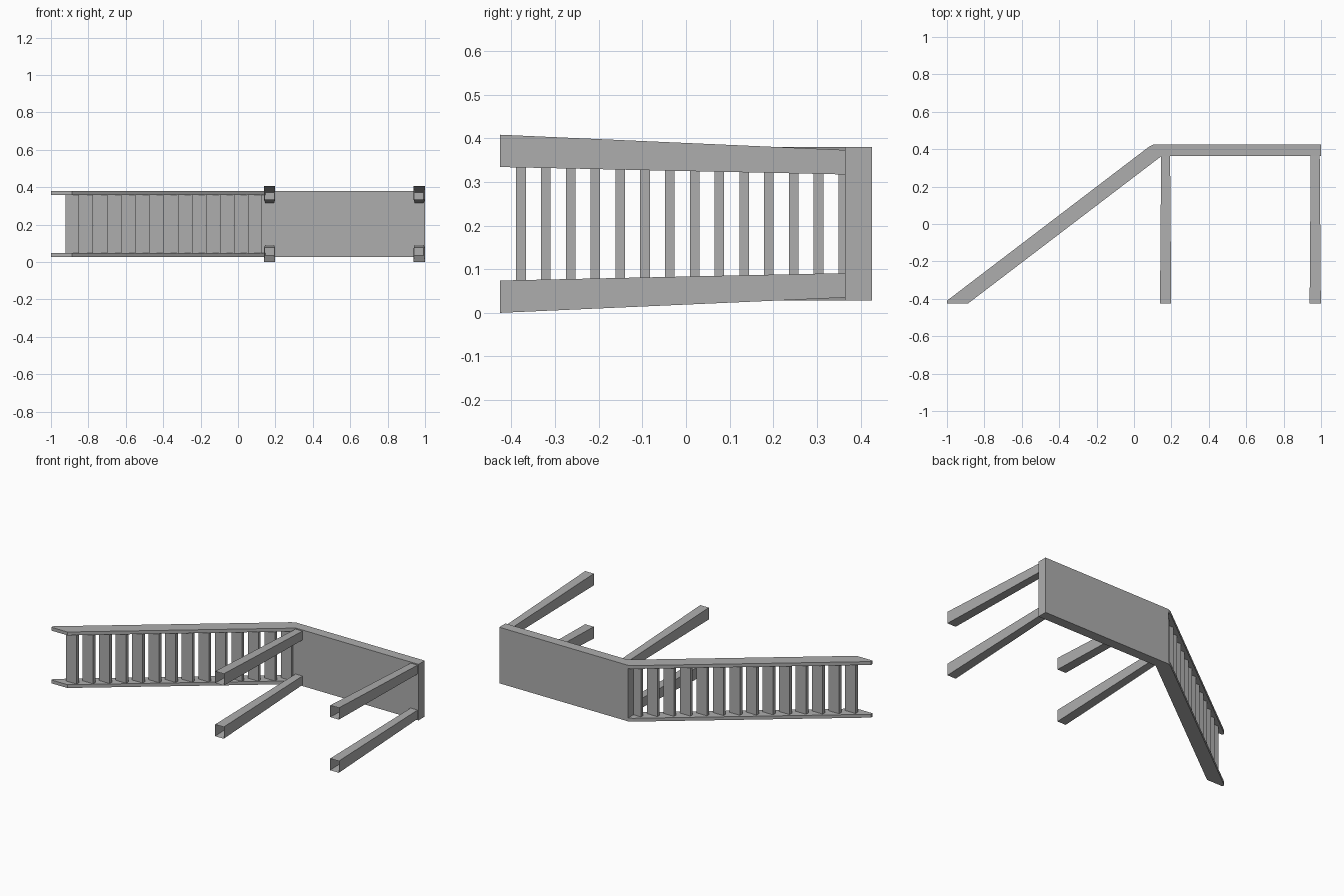
import bpy
import bmesh

cube = bpy.data.objects.get("Cube")
if cube:
    bpy.data.objects.remove(cube, do_unlink=True)

grey = bpy.data.materials.new("plain grey")
grey.use_nodes = True
colour = (0.42, 0.42, 0.42, 1)
grey.diffuse_color = colour
grey.node_tree.nodes["Principled BSDF"].inputs["Base Color"].default_value = colour


def finish(name, bm):
    mesh = bpy.data.meshes.new(name)
    bm.to_mesh(mesh)
    bm.free()
    mesh.materials.append(grey)
    obj = bpy.data.objects.new(name, mesh)
    bpy.context.collection.objects.link(obj)
    return obj


def prism(name, outline, z0, z1):
    """Extrude an xy outline between two heights."""
    bm = bmesh.new()
    base = bm.faces.new([bm.verts.new((x, y, z0)) for x, y in outline])
    top = bmesh.ops.extrude_face_region(bm, geom=[base])["geom"]
    verts = [v for v in top if isinstance(v, bmesh.types.BMVert)]
    bmesh.ops.translate(bm, verts=verts, vec=(0, 0, z1 - z0))
    bmesh.ops.recalc_face_normals(bm, faces=bm.faces[:])
    return finish(name, bm)


def rect(x0, x1, y0, y1):
    return [(x0, y0), (x1, y0), (x1, y1), (x0, y1)]


def tube(name, foot, head):
    """Square leg, open at both ends; each end is (x0, x1, z0, z1, y)."""
    bm = bmesh.new()
    rings = []
    for x0, x1, z0, z1, y in (foot, head):
        rings.append([bm.verts.new((x, y, z)) for x, z in rect(x0, x1, z0, z1)])
    for i in range(4):
        j = (i + 1) % 4
        bm.faces.new((rings[0][i], rings[0][j], rings[1][j], rings[1][i]))
    # Sides must face away from the leg's middle
    bm.normal_update()
    middle = sum((v.co for v in bm.verts), bm.verts[:][0].co * 0) / 8
    for face in bm.faces:
        if face.normal.dot(face.calc_center_median() - middle) < 0:
            face.normal_flip()
    return finish(name, bm)


LOW, HIGH, MID = 0.028, 0.38, 0.204
BOARD = 0.021
FOOT_Y, UNDER, DECK = -0.4256, 0.364, 0.4256
EDGE = 0.105

# Landing slab
prism("platform", rect(EDGE, 1.0, UNDER, DECK), LOW, HIGH)

# Sloping side boards
stringer = [(-1, FOOT_Y), (-0.888, FOOT_Y), (0.148, UNDER),
            (EDGE, UNDER), (EDGE, DECK), (0.08, 0.413), (-1, -0.41)]
prism("stringer_lower", stringer, LOW, LOW + BOARD)
prism("stringer_upper", stringer, HIGH - BOARD, HIGH)

# Treads between the side boards
for i in range(14):
    x, y = -0.922 + i * 0.075, -0.389 + i * 0.0568
    prism(f"tread_{i + 1}", rect(x, x + 0.073, y, y + 0.022),
          LOW + BOARD, HIGH - BOARD)

# Splayed, slightly tapering legs, mirrored about the middle height
for side, x in (("inner", 0.169), ("outer", 0.969)):
    for row, s in (("lower", -1), ("upper", 1)):
        ends = []
        for half, near, far, y in ((0.03, 0.13, 0.204, FOOT_Y),
                                   (0.024, 0.113, 0.169, UNDER)):
            z0, z1 = sorted((MID + s * near, MID + s * far))
            ends.append((x - half, x + half, z0, z1, y))
        tube(f"leg_{side}_{row}", *ends)
